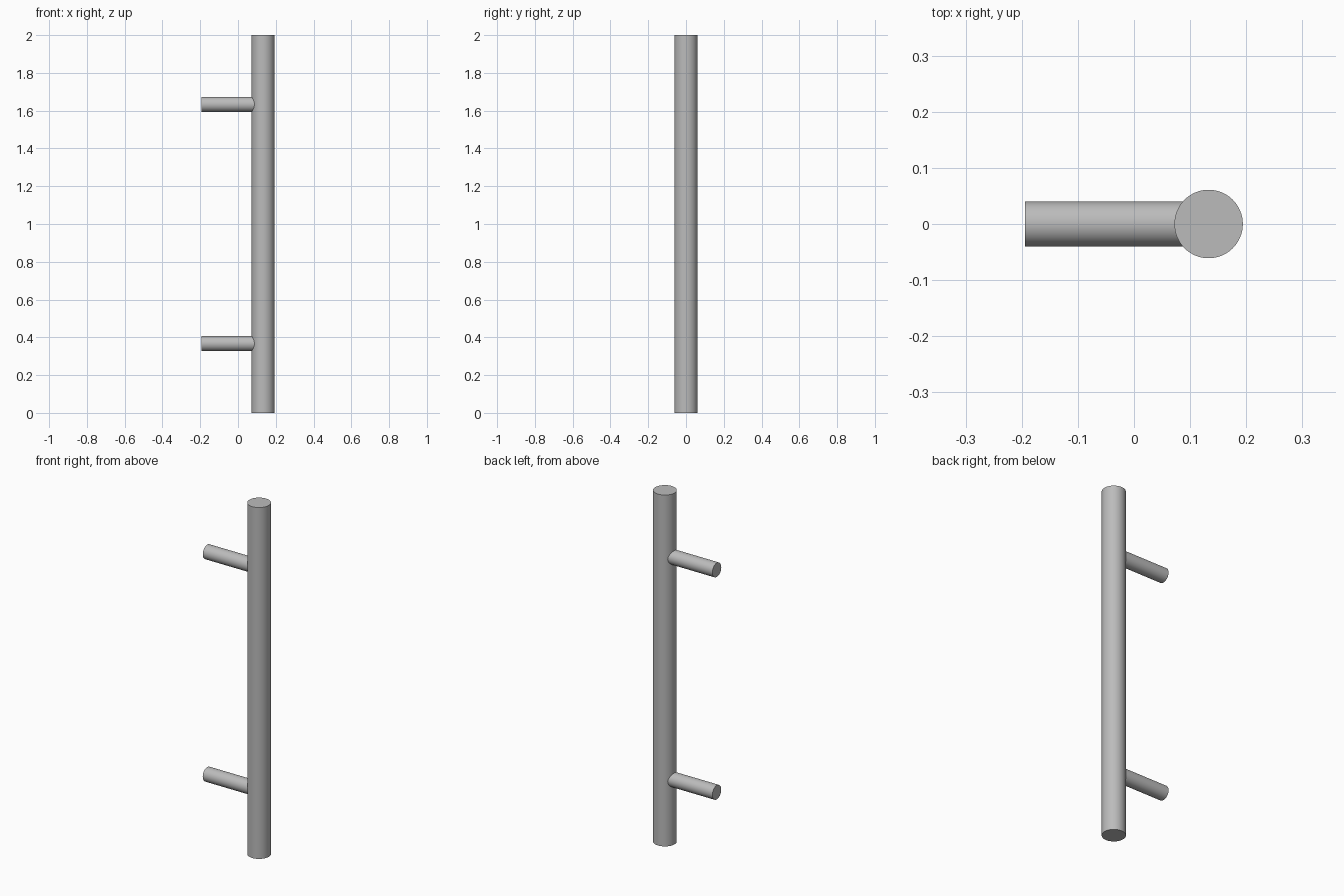
import bpy
import math

cube = bpy.data.objects.get("Cube")
if cube:
    bpy.data.objects.remove(cube, do_unlink=True)

# Brushed metal colour
metal = bpy.data.materials.new("satin_steel")
metal.use_nodes = True
colour = (0.5, 0.5, 0.5, 1)
metal.diffuse_color = colour
metal.node_tree.nodes["Principled BSDF"].inputs["Base Color"].default_value = colour

BAR_X, BAR_RADIUS, HEIGHT = 0.133, 0.061, 2.0
POST_RADIUS, WALL_X, POST_OFFSET = 0.04, -0.194, 0.633


def rod(name, radius, length, centre, rotation=(0, 0, 0)):
    """Round solid rod with crisp flat ends."""
    bpy.ops.mesh.primitive_cylinder_add(
        vertices=64, radius=radius, depth=length, location=centre, rotation=rotation)
    obj = bpy.context.object
    obj.name = name
    obj.data.materials.append(metal)
    bpy.ops.object.shade_smooth_by_angle(angle=math.radians(30))
    return obj


# Upright grip bar
rod("grip_bar", BAR_RADIUS, HEIGHT, (BAR_X, 0, HEIGHT / 2))

# Mounting posts, ending just inside the bar
inner_x = BAR_X - BAR_RADIUS / 2
for name, side in (("lower_post", -1), ("upper_post", 1)):
    centre = ((WALL_X + inner_x) / 2, 0, HEIGHT / 2 + side * POST_OFFSET)
    rod(name, POST_RADIUS, inner_x - WALL_X, centre, (0, math.pi / 2, 0))
